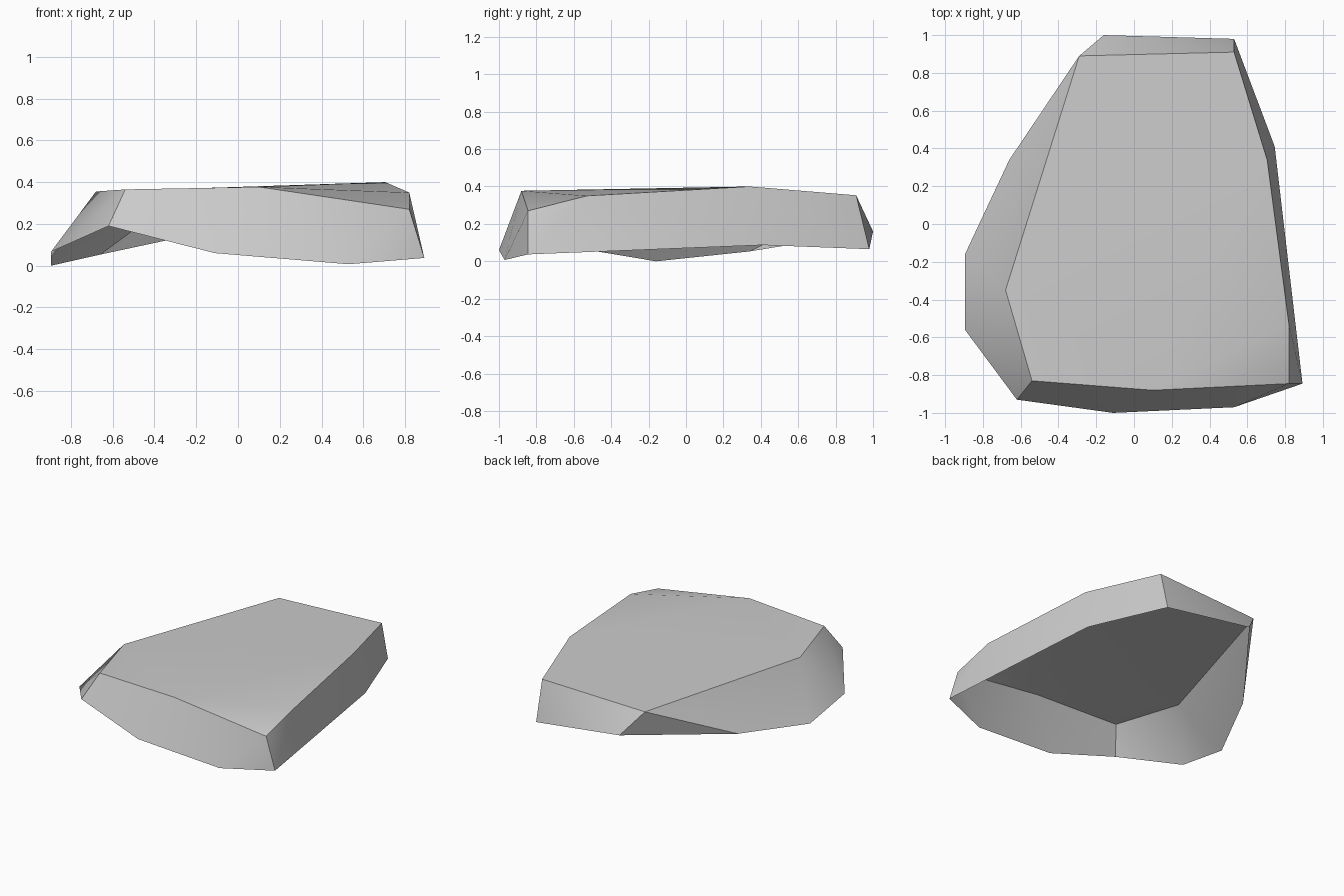
import bpy
import bmesh
from math import radians

cube = bpy.data.objects.get("Cube")
if cube:
    bpy.data.objects.remove(cube, do_unlink=True)

# Stone colour
stone = bpy.data.materials.new("stone_grey")
stone.use_nodes = True
grey = (0.6, 0.6, 0.6, 1)
stone.diffuse_color = grey
shader = next(n for n in stone.node_tree.nodes if n.type == "BSDF_PRINCIPLED")
shader.inputs["Base Color"].default_value = grey
shader.inputs["Roughness"].default_value = 0.9

# Corners of the slab: capitals on the top rim, small letters on the lower rim
corners = dict(
    A=(-.29, .89, .325), B=(.53, .91, .353), C=(.705, .34, .4), D=(.82, -.53, .35),
    E=(.82, -.845, .27), F=(.1, -.88, .377), G=(-.54, -.83, .365), H=(-.68, -.35, .355),
    a=(-.16, 1, .16), b=(.53, .98, .065), c=(.745, .41, .087), e=(.892, -.845, .037),
    f=(.53, -.97, .007), g=(-.11, -1, .06), h=(-.62, -.93, .19), i=(-.895, -.56, .067),
    j=(-.895, -.16, 0), k=(-.66, .34, .053),
)

# Facets, each spelled by its corners; the slab is a shell, open underneath
top = "AHGFDCB FED"
right_flank = "AHk Hjk Hij HGi Ghi"
front_break = "GhgF Fgf FfE feE"
left_flank = "EeD Dec DcC CcbB"
back_break = "Bba BaA Aak"
facets = " ".join([top, right_flank, front_break, left_flank, back_break]).split()

# Build the stone shell
bm = bmesh.new()
verts = {name: bm.verts.new(co) for name, co in corners.items()}
for facet in facets:
    bm.faces.new([verts[name] for name in facet])
bmesh.ops.recalc_face_normals(bm, faces=bm.faces[:])
mesh = bpy.data.meshes.new("flat_rock")
bm.to_mesh(mesh)
bm.free()
mesh.materials.append(stone)

rock = bpy.data.objects.new("flat_rock", mesh)
bpy.context.collection.objects.link(rock)

# Soft facets with crisp breaks
bpy.ops.object.select_all(action="DESELECT")
rock.select_set(True)
bpy.context.view_layer.objects.active = rock
bpy.ops.object.shade_smooth_by_angle(angle=radians(30))
